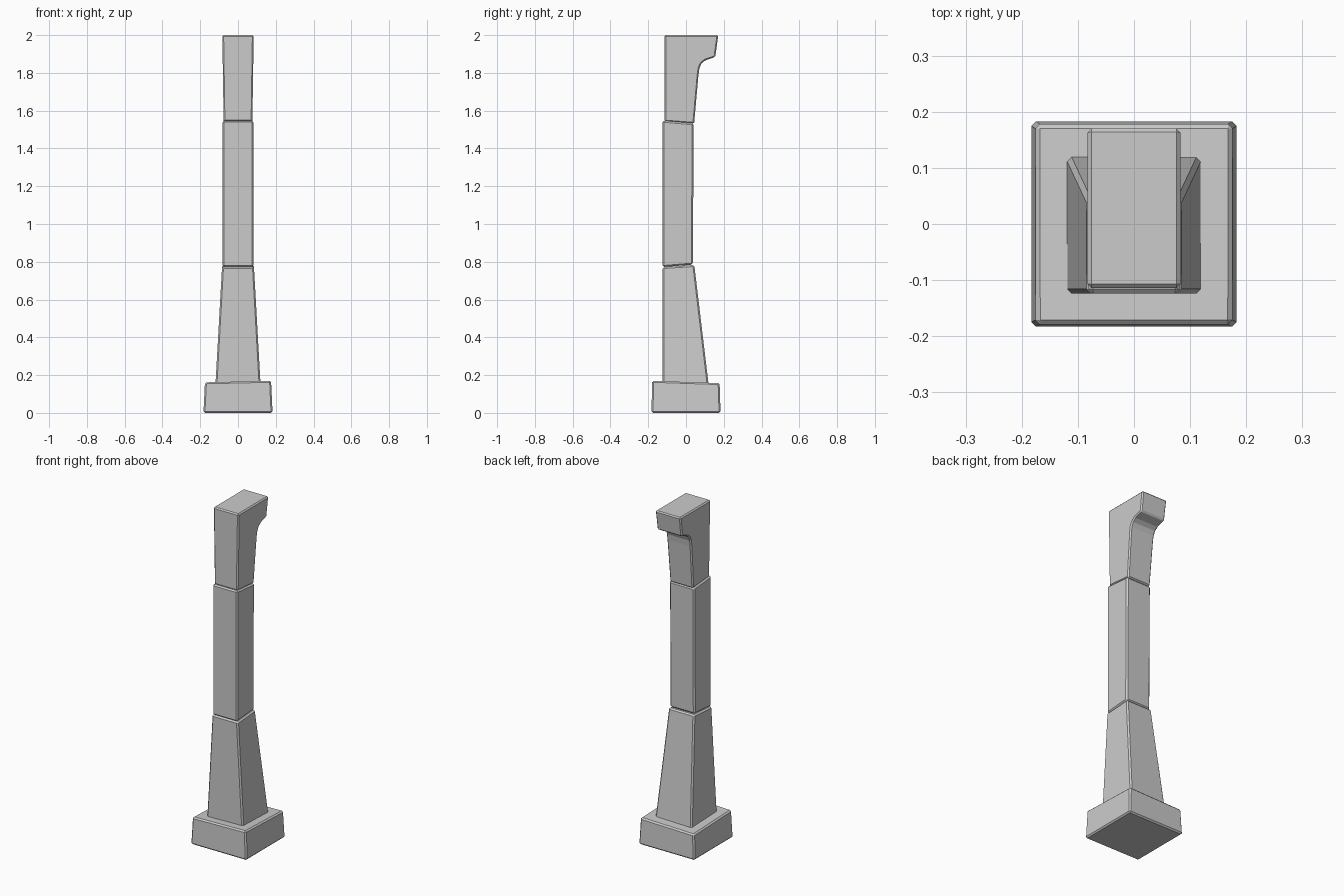
import bpy, bmesh
from math import radians

if "Cube" in bpy.data.objects:
    bpy.data.objects.remove(bpy.data.objects["Cube"])


def block(name, profile, w_low, w_high, bevel=0.008, tilt=0.0):
    """Side profile (y, z) spanned across x; half width tapers with height."""
    z0 = min(z for _, z in profile)
    z1 = max(z for _, z in profile)
    bm = bmesh.new()
    rings = []
    for side in (-1, 1):
        ring = []
        for y, z in profile:
            t = (z - z0) / (z1 - z0)
            w = w_low + (w_high - w_low) * t
            ring.append(bm.verts.new((side * w, y, z + side * tilt * t)))
        rings.append(ring)
        bm.faces.new(ring)
    n = len(profile)
    for i in range(n):
        j = (i + 1) % n
        bm.faces.new((rings[0][i], rings[0][j], rings[1][j], rings[1][i]))
    bmesh.ops.recalc_face_normals(bm, faces=bm.faces)
    mesh = bpy.data.meshes.new(name)
    bm.to_mesh(mesh)
    bm.free()
    ob = bpy.data.objects.new(name, mesh)
    bpy.context.collection.objects.link(ob)
    mod = ob.modifiers.new("edge_bevel", 'BEVEL')
    mod.width = bevel
    mod.segments = 1
    mod.limit_method = 'ANGLE'
    mod.angle_limit = radians(40)
    return ob


# Plinth with a slightly uneven top
block("plinth", [(-0.183, 0), (0.183, 0), (0.178, 0.154), (-0.179, 0.166)],
      0.183, 0.175, tilt=0.004)

# Flared lower shaft
block("lower_shaft", [(-0.124, 0.14), (0.121, 0.14), (0.044, 0.783), (-0.124, 0.772)],
      0.12, 0.084)

# Straight middle shaft
block("middle_shaft", [(-0.124, 0.772), (0.036, 0.785), (0.041, 1.533), (-0.124, 1.547)],
      0.081, 0.081)

# Head with a curved bracket at the back
block("bracket_head",
      [(-0.114, 1.543), (0.043, 1.531), (0.066, 1.79), (0.071, 1.825), (0.082, 1.850),
       (0.102, 1.866), (0.155, 1.884), (0.171, 2.0), (-0.114, 2.0)],
      0.076, 0.083, bevel=0.007)
